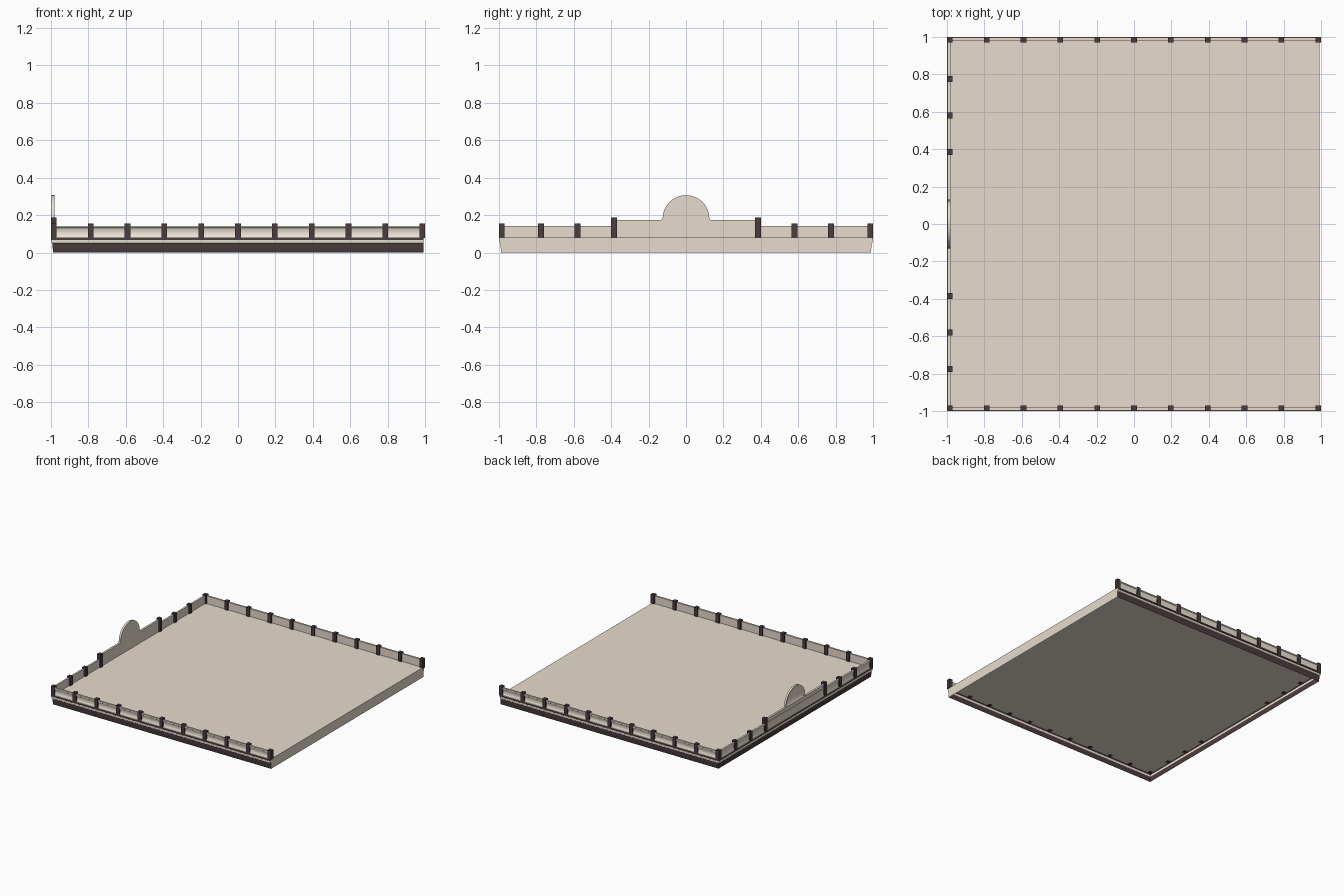
import bpy, bmesh, math

if "Cube" in bpy.data.objects:
    bpy.data.objects.remove(bpy.data.objects["Cube"])


def material(name, rgb):
    m = bpy.data.materials.new(name)
    m.diffuse_color = (*rgb, 1)
    m.use_nodes = True
    m.node_tree.nodes["Principled BSDF"].inputs["Base Color"].default_value = m.diffuse_color
    return m


BEIGE = material("beige", (0.80, 0.71, 0.62))
CREAM = material("cream", (0.85, 0.79, 0.68))
DARK = material("dark_brown", (0.07, 0.045, 0.048))
MATS = [BEIGE, CREAM, DARK]
END = 0.993      # open right-hand end
FLOOR = 0.08


def finish(name, bm, mats, smooth=False, recalc=True):
    if recalc:
        bmesh.ops.recalc_face_normals(bm, faces=bm.faces)
    me = bpy.data.meshes.new(name)
    bm.to_mesh(me)
    bm.free()
    for m in mats:
        me.materials.append(m)
    ob = bpy.data.objects.new(name, me)
    bpy.context.collection.objects.link(ob)
    if smooth:
        bpy.context.view_layer.objects.active = ob
        ob.select_set(True)
        bpy.ops.object.shade_smooth_by_angle(angle=math.radians(35))
        ob.select_set(False)
    return ob


def box(name, x0, x1, y0, y1, z0, z1, mat):
    bm = bmesh.new()
    bmesh.ops.create_cube(bm, size=1)
    for v in bm.verts:
        v.co = ((x0 + x1) / 2 + v.co.x * (x1 - x0),
                (y0 + y1) / 2 + v.co.y * (y1 - y0),
                (z0 + z1) / 2 + v.co.z * (z1 - z0))
    return finish(name, bm, [mat])


def sheet(name, points, mat):
    bm = bmesh.new()
    bm.faces.new([bm.verts.new(p) for p in points])
    return finish(name, bm, [mat], recalc=False)


def sweep(name, profile, closed, smooth=False):
    """Run a profile of (outward offset, height, material) round three sides."""
    bm = bmesh.new()
    rings = []
    for i in range(4):
        ring = []
        for o, z, _ in profile:
            x, y = [(END, -o), (-o, -o), (-o, o), (END, o)][i]
            ring.append(bm.verts.new((x, y, z)))
        rings.append(ring)
    n = len(profile)
    for a, b in zip(rings, rings[1:]):
        for j in range(n if closed else n - 1):
            k = (j + 1) % n
            f = bm.faces.new((a[j], b[j], b[k], a[k]))
            f.material_index = profile[j][2]
    if closed:
        for ring in (rings[0], rings[-1]):
            bm.faces.new(ring)
    else:
        bmesh.ops.reverse_faces(bm, faces=[f for f in bm.faces])
    return finish(name, bm, MATS, smooth, recalc=closed)


def panel(name, outline, x_out, x_in, rim, depth):
    """Upright slab from a (y, z) outline with a recessed outer face."""
    bm = bmesh.new()
    face = bm.faces.new([bm.verts.new((x_out, y, z)) for y, z in outline])
    ext = bmesh.ops.extrude_face_region(bm, geom=[face], use_keep_orig=True)
    for v in ext["geom"]:
        if isinstance(v, bmesh.types.BMVert):
            v.co.x = x_in
    bmesh.ops.recalc_face_normals(bm, faces=bm.faces)
    outer = [f for f in bm.faces if all(abs(v.co.x - x_out) < 1e-6 for v in f.verts)]
    bmesh.ops.inset_region(bm, faces=outer, thickness=rim, depth=0, use_even_offset=True)
    for v in outer[0].verts:
        v.co.x += depth
    return finish(name, bm, [BEIGE], True)


# banded cornice on front, left and back edges (the base is hollow underneath)
CORNICE = [(0.988, 0, 2), (0.991, 0.025, 2), (0.992, 0.047, 1), (0.996, 0.05, 1),
           (0.997, 0.066, 2), (1.0, 0.068, 2), (1.0, FLOOR, 0), (0.98, FLOOR, 0)]
sweep("cornice", CORNICE, False)

# roof floor and the plain right-hand end wall
sheet("roof_floor", [(-0.982, -0.982, FLOOR), (END, -0.982, FLOOR),
                     (END, 0.982, FLOOR), (-0.982, 0.982, FLOOR)], BEIGE)
edge = [(o, z) for o, z, _ in CORNICE[:-1]]
sheet("end_wall", [(END, -o, z) for o, z in reversed(edge)] + [(END, o, z) for o, z in edge], BEIGE)

# low parapet with a coved outer face and a small cap
cove = [(0.993 - 0.006 * math.sin(math.pi * i / 6), FLOOR + 0.052 * i / 6, 1) for i in range(7)]
sweep("parapet", [(0.981, FLOOR, 0)] + cove +
      [(0.996, 0.134, 1), (0.996, 0.143, 0), (0.981, 0.143, 0)], True, True)

# raised stretch of the left parapet, with a half-round crest
panel("raised_parapet", [(-0.385, FLOOR), (0.385, FLOOR), (0.385, 0.175), (-0.385, 0.175)],
      -0.997, -0.98, 0.012, 0.004)
arc = [(0.125 * math.cos(math.pi * i / 16), 0.182 + 0.125 * math.sin(math.pi * i / 16))
       for i in range(17)]
panel("crest", [(-0.132, 0.175), (0.132, 0.175)] + arc, -0.997, -0.98, 0.02, 0.012)


# posts
def post(name, x, y, top):
    box(name, x - 0.015, x + 0.015, y - 0.015, y + 0.015, 0.078, top, DARK)


for side in (-1, 1):
    tag = "front" if side < 0 else "back"
    for i in range(11):
        post(f"{tag}_post_{i}", -0.985 + 0.197 * i, side * 0.985, 0.154)
    for i, y in enumerate((0.385, 0.58, 0.775)):
        post(f"left_{tag}_post_{i}", -0.985, side * y, 0.188 if i == 0 else 0.154)
